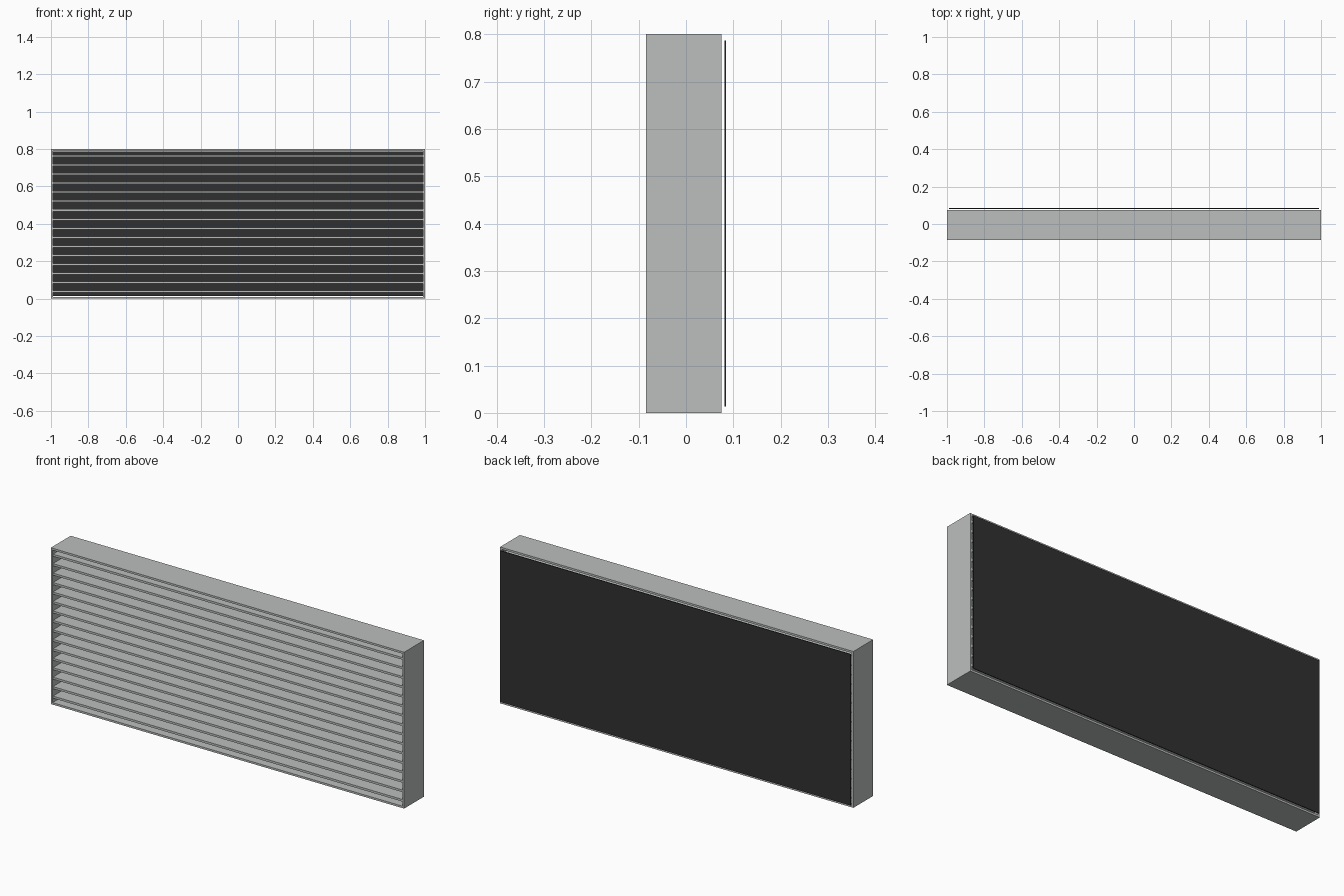
import bpy

cube = bpy.data.objects.get("Cube")
if cube:
    bpy.data.objects.remove(cube, do_unlink=True)


def material(name, color):
    mat = bpy.data.materials.new(name)
    mat.use_nodes = True
    mat.diffuse_color = color
    mat.node_tree.nodes["Principled BSDF"].inputs["Base Color"].default_value = color
    return mat


def box(name, low, high, mat):
    """Box between two opposite corners."""
    center = [(a + b) / 2 for a, b in zip(low, high)]
    bpy.ops.mesh.primitive_cube_add(size=1, location=center)
    obj = bpy.context.object
    obj.name = name
    obj.scale = [b - a for a, b in zip(low, high)]
    bpy.ops.object.transform_apply(location=False, rotation=False, scale=True)
    obj.data.materials.append(mat)
    return obj


metal = material("light grey metal", (0.50, 0.52, 0.51, 1))
dark = material("dark mesh", (0.03, 0.03, 0.03, 1))

WIDTH, HEIGHT, WALL = 1.0, 0.8, 0.01
FRONT, BACK = -0.085, 0.075

# Open frame: two full-width rails and two side walls between them
box("bottom_rail", (-WIDTH, FRONT, 0), (WIDTH, BACK, WALL), metal)
box("top_rail", (-WIDTH, FRONT, HEIGHT - WALL), (WIDTH, BACK, HEIGHT), metal)
for name, x in (("right_wall", -WIDTH), ("left_wall", WIDTH - WALL)):
    box(name, (x, FRONT, WALL), (x + WALL, BACK, HEIGHT - WALL), metal)

# Evenly spaced horizontal slats
COUNT, PITCH, THICK = 16, 0.0484, 0.011
for i in range(COUNT):
    z = HEIGHT / 2 + (i - (COUNT - 1) / 2) * PITCH
    box(f"slat_{i + 1}", (-WIDTH + WALL, FRONT + 0.003, z - THICK / 2),
        (WIDTH - WALL, BACK - 0.003, z + THICK / 2), metal)

# Thin screen standing just behind the frame
box("rear_screen", (-0.99, 0.081, 0.013), (0.99, 0.085, 0.787), dark)
